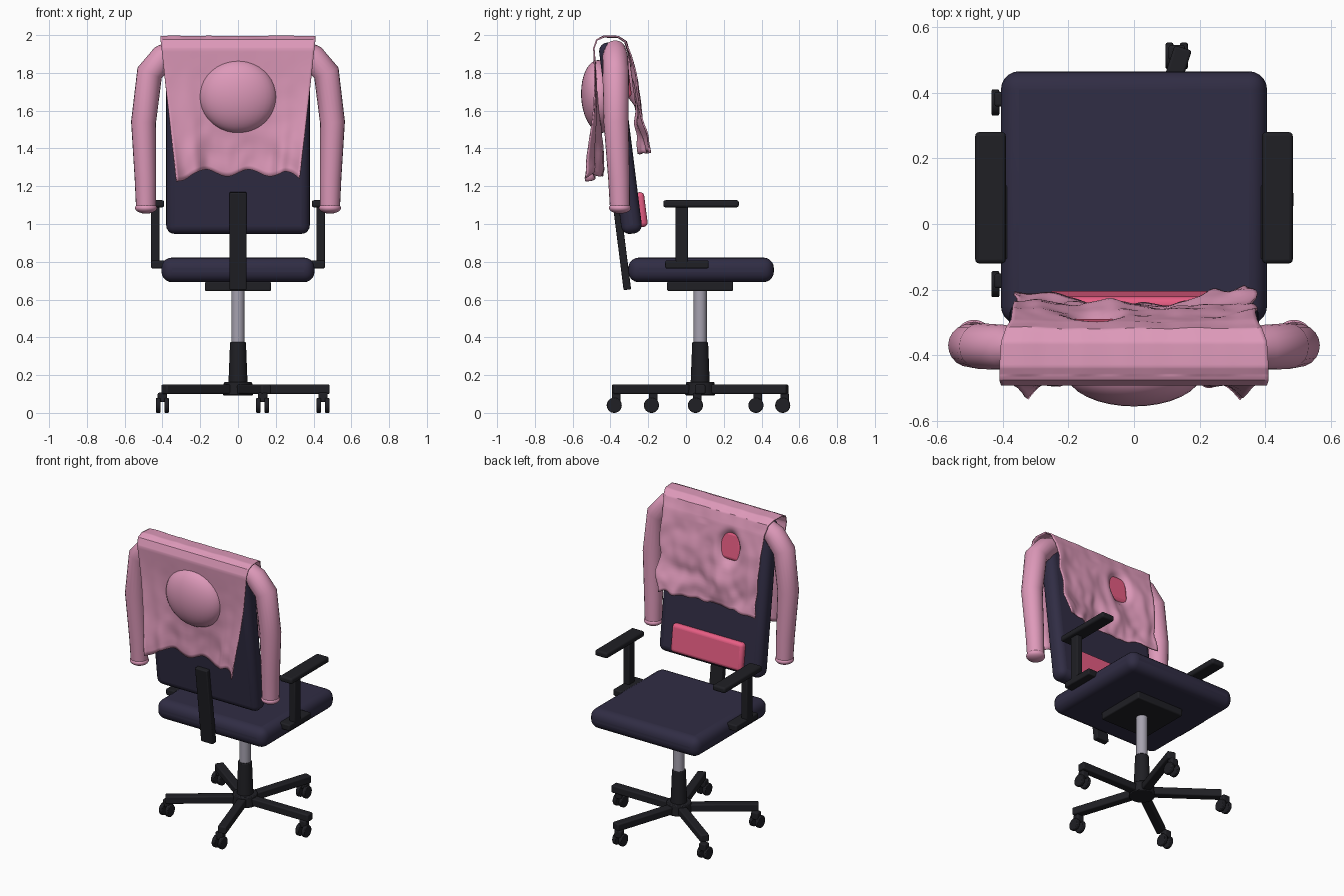
import bpy, bmesh, math
from mathutils import Vector, noise

if "Cube" in bpy.data.objects:
    bpy.data.objects.remove(bpy.data.objects["Cube"])

TILT = 0.125


def mat(name, r, g, b):
    m = bpy.data.materials.new(name)
    m.diffuse_color = (r, g, b, 1)
    m.use_nodes = True
    m.node_tree.nodes["Principled BSDF"].inputs["Base Color"].default_value = m.diffuse_color
    return m


NAVY = mat("navy_fabric", 0.03, 0.026, 0.058)
BLACK = mat("black_plastic", 0.014, 0.014, 0.018)
STEEL = mat("steel", 0.38, 0.36, 0.43)
PINK = mat("pink_cloth", 0.73, 0.32, 0.49)
HOT = mat("hot_pink_pad", 0.80, 0.11, 0.23)


def smooth(o, angle=40):
    bpy.ops.object.select_all(action='DESELECT')
    o.select_set(True)
    bpy.context.view_layer.objects.active = o
    bpy.ops.object.shade_smooth_by_angle(angle=math.radians(angle))


def add(name, bm, m, loc=(0, 0, 0), rot=(0, 0, 0), bevel=0, seg=3):
    me = bpy.data.meshes.new(name)
    bm.to_mesh(me)
    bm.free()
    o = bpy.data.objects.new(name, me)
    bpy.context.collection.objects.link(o)
    o.location, o.rotation_euler = loc, rot
    me.materials.append(m)
    if bevel:
        b = o.modifiers.new("bevel", 'BEVEL')
        b.width, b.segments = bevel, seg
    smooth(o)
    return o


def box(name, size, loc, m, rot=(0, 0, 0), bevel=0.008, seg=3):
    bm = bmesh.new()
    bmesh.ops.create_cube(bm, size=1)
    bmesh.ops.scale(bm, vec=size, verts=bm.verts)
    return add(name, bm, m, loc, rot, bevel, seg)


def cyl(name, r1, r2, h, loc, m, rot=(0, 0, 0), bevel=0.005):
    bm = bmesh.new()
    bmesh.ops.create_cone(bm, cap_ends=True, segments=32, radius1=r1, radius2=r2, depth=h)
    return add(name, bm, m, loc, rot, bevel, 2)


def ball(name, scale, loc, m, rot=(0, 0, 0)):
    bm = bmesh.new()
    bmesh.ops.create_uvsphere(bm, u_segments=32, v_segments=20, radius=1)
    bmesh.ops.scale(bm, vec=scale, verts=bm.verts)
    return add(name, bm, m, loc, rot)


# Seat, backrest and pads
box("seat", (0.81, 0.77, 0.13), (0, 0.08, 0.757), NAVY, bevel=0.055, seg=5)
box("backrest", (0.76, 0.11, 1.02), (0, -0.347, 1.455), NAVY, (TILT, 0, 0), 0.045, 5)
box("lumbar_pad", (0.53, 0.07, 0.185), (0, -0.247, 1.075), HOT, (TILT, 0, 0), 0.022, 4)
box("head_pad", (0.40, 0.07, 0.19), (0, -0.332, 1.76), HOT, (TILT, 0, 0), 0.025, 4)
box("back_bar", (0.09, 0.04, 0.52), (0, -0.343, 0.91), BLACK, (TILT, 0, 0), 0.006)

# Seat plate and gas column
CY = 0.075
box("seat_plate", (0.35, 0.35, 0.05), (0, CY, 0.67), BLACK)
cyl("gas_column", 0.035, 0.035, 0.32, (0, CY, 0.50), STEEL)
cyl("column_sleeve", 0.051, 0.042, 0.23, (0, CY, 0.26), BLACK)
cyl("base_hub", 0.08, 0.075, 0.07, (0, CY, 0.128), BLACK)

# Five-star base with twin-wheel casters
casters = [(0.45, 0.05), (0.13, 0.512), (-0.40, 0.37), (-0.40, -0.183), (0.13, -0.38)]
for i, (x, y) in enumerate(casters):
    a = i * math.tau / 5
    box(f"base_leg_{i}", (0.46, 0.055, 0.05),
        (0.255 * math.cos(a), CY + 0.255 * math.sin(a), 0.125), BLACK, (0, 0, a))
    box(f"caster_fork_{i}", (0.05, 0.045, 0.05), (x, y + 0.01, 0.082), BLACK)
    for s in (-1, 1):
        cyl(f"caster_wheel_{i}_{s}", 0.04, 0.04, 0.024, (x + s * 0.022, y, 0.04),
            BLACK, (0, math.pi / 2, 0))

# Armrests and hanging sleeves, both sides
for s, side in ((-1, "left"), (1, "right")):
    box(f"arm_pad_{side}", (0.093, 0.40, 0.038), (s * 0.437, 0.08, 1.107), BLACK, bevel=0.012)
    box(f"arm_post_{side}", (0.045, 0.065, 0.33), (s * 0.438, -0.022, 0.93), BLACK)
    box(f"arm_bracket_{side}", (0.09, 0.23, 0.042), (s * 0.415, 0.005, 0.786), BLACK)
    cu = bpy.data.curves.new(f"sleeve_{side}", 'CURVE')
    cu.dimensions, cu.bevel_depth, cu.bevel_resolution = '3D', 1.0, 8
    cu.use_fill_caps = True
    path = [(0.33, -0.375, 1.925, 0.055), (0.395, -0.375, 1.885, 0.068),
            (0.468, -0.372, 1.80, 0.070), (0.50, -0.37, 1.54, 0.066),
            (0.49, -0.355, 1.24, 0.057), (0.487, -0.35, 1.09, 0.053)]
    sp = cu.splines.new('POLY')
    sp.points.add(len(path) - 1)
    for p, (x, y, z, r) in zip(sp.points, path):
        p.co, p.radius = (s * x, y, z, 1), r
    o = bpy.data.objects.new(f"sleeve_{side}", cu)
    bpy.context.collection.objects.link(o)
    cu.materials.append(PINK)
    bpy.ops.object.select_all(action='DESELECT')
    o.select_set(True)
    bpy.context.view_layer.objects.active = o
    bpy.ops.object.convert(target='MESH')
    smooth(bpy.context.object, 50)
    ball(f"cuff_{side}", (0.058, 0.058, 0.03), (s * 0.487, -0.35, 1.085), PINK)

# Hood bulging out of the garment
ball("hood", (0.205, 0.10, 0.193), (0, -0.455, 1.675), PINK, (0.06, 0, 0))


def back_front(z):
    return -0.292 - TILT * (z - 1.455)


# Draped garment: (y, z, half width) centre profile from rear hem over the top to front hem
PROFILE = [(-0.435, 1.27, 0.325), (-0.455, 1.5, 0.355), (-0.475, 1.75, 0.385),
           (-0.488, 1.93, 0.405), (-0.472, 1.975, 0.41), (-0.435, 1.992, 0.41),
           (-0.36, 1.99, 0.405), (-0.32, 1.965, 0.39), (-0.30, 1.90, 0.375),
           (-0.275, 1.75, 0.37), (-0.255, 1.56, 0.365), (-0.235, 1.375, 0.355)]


def drape(u, v):
    t = v * (len(PROFILE) - 1)
    i = min(int(t), len(PROFILE) - 2)
    y, z, w = Vector(PROFILE[i]).lerp(Vector(PROFILE[i + 1]), t - i)
    d = max(0, (1.93 - z) / 0.6)
    x = u * w
    wr = noise.noise(Vector((x * 7, z * 6, v * 2))) + 0.5 * noise.noise(Vector((x * 16, z * 12, 5)))
    if v < 0.4:     # rear side: flared corners with inward folds beside them
        y -= d * d * (0.085 * abs(u) ** 4 + 0.03 * math.exp(-((abs(u) - 0.68) / 0.12) ** 2))
        y -= 0.012 * d * wr
        z -= 0.03 * d * d * max(0, abs(u) - 0.75) * 4
        z += 0.015 * d * d * math.sin(u * 9)
    elif v > 0.6:   # front side: crumpled, dipping where the head pad shows through
        y += 0.028 * min(d + 0.2, 1) * wr + 0.04 * d * abs(u) ** 3
        x += 0.03 * d * noise.noise(Vector((z * 9, u * 2, 1)))
        z += 0.03 * d * noise.noise(Vector((u * 4, 3, 2)))
        dx, dz = (x + 0.125) / 0.075, (z - 1.755) / 0.105
        dip = 1 / (1 + (dx * dx + dz * dz) ** 4)
        over = back_front(z) + (0.048 if abs(x) < 0.22 and 1.64 < z < 1.88 else 0.012)
        y = max(y, over) * (1 - dip) + (back_front(z) + 0.012) * dip
    else:
        z += 0.004 * wr
    return Vector((x, y, z))


NU, NV = 60, 110
bm = bmesh.new()
rows = [[bm.verts.new(drape(2 * i / NU - 1, j / NV)) for i in range(NU + 1)] for j in range(NV + 1)]
for j in range(NV):
    for i in range(NU):
        bm.faces.new((rows[j][i], rows[j + 1][i], rows[j + 1][i + 1], rows[j][i + 1]))
bmesh.ops.recalc_face_normals(bm, faces=bm.faces)
if sum(f.normal.z for f in bm.faces if f.calc_center_median().z > 1.985) < 0:
    bmesh.ops.reverse_faces(bm, faces=bm.faces)
garment = add("draped_garment", bm, PINK)
sol = garment.modifiers.new("thickness", 'SOLIDIFY')
sol.thickness, sol.offset = 0.008, 0
smooth(garment, 60)
